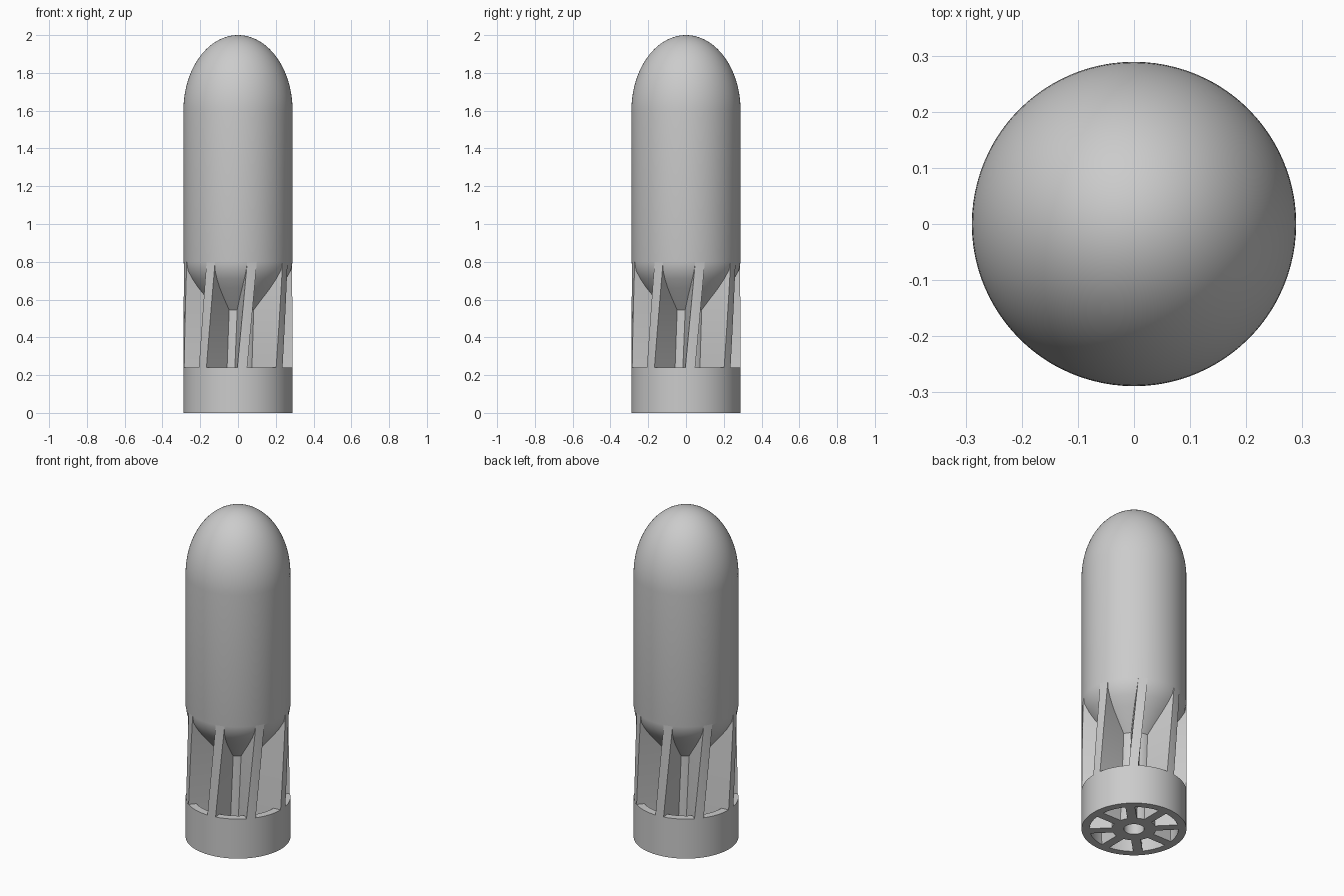
import bpy, bmesh
from math import sin, cos, pi, radians, sqrt

if "Cube" in bpy.data.objects:
    bpy.data.objects.remove(bpy.data.objects["Cube"], do_unlink=True)

R = 0.289            # body radius
RING_TOP = 0.24
FIN_TOP = 0.8
RING_IN = 0.245
HUB = 0.122
HALF = 0.026         # half fin thickness
TWIST = radians(15)  # fin twist from base to top

grey = bpy.data.materials.new("plain grey")
grey.use_nodes = True
grey.diffuse_color = (0.6, 0.6, 0.6, 1)
grey.node_tree.nodes["Principled BSDF"].inputs["Base Color"].default_value = (0.6, 0.6, 0.6, 1)


def finish(name, bm):
    bmesh.ops.remove_doubles(bm, verts=bm.verts, dist=1e-5)
    bmesh.ops.recalc_face_normals(bm, faces=bm.faces)
    mesh = bpy.data.meshes.new(name)
    bm.to_mesh(mesh)
    bm.free()
    mesh.materials.append(grey)
    obj = bpy.data.objects.new(name, mesh)
    bpy.context.collection.objects.link(obj)
    bpy.ops.object.select_all(action='DESELECT')
    obj.select_set(True)
    bpy.context.view_layer.objects.active = obj
    bpy.ops.object.shade_smooth_by_angle(angle=radians(30))
    return obj


def lathe(name, profile, closed=False, steps=96):
    """Revolve a radius/height profile around the z axis."""
    bm = bmesh.new()
    verts = [bm.verts.new((r, 0, z)) for r, z in profile]
    edges = [bm.edges.new(p) for p in zip(verts, verts[1:])]
    if closed:
        edges.append(bm.edges.new((verts[-1], verts[0])))
    bmesh.ops.spin(bm, geom=verts + edges, cent=(0, 0, 0), axis=(0, 0, 1),
                   angle=2 * pi, steps=steps, use_merge=True)
    return finish(name, bm)


def fins(name, z0, z1, r_out, steps, count=8):
    """Twisted radial fins between two heights."""
    bm = bmesh.new()
    for k in range(count):
        rows = []
        for i in range(steps + 1):
            z = z0 + (z1 - z0) * i / steps
            a = 2 * pi * k / count + TWIST * z / FIN_TOP
            section = [(0.095, -HALF)]
            section += [(sqrt(r_out ** 2 - t * t), t) for t in (-HALF, 0, HALF)]
            section += [(0.095, HALF)]
            rows.append([bm.verts.new((u * cos(a) - t * sin(a),
                                       u * sin(a) + t * cos(a), z))
                         for u, t in section])
        n = len(rows[0])
        for low, high in zip(rows, rows[1:]):
            for j in range(n):
                m = (j + 1) % n
                bm.faces.new((low[j], low[m], high[m], high[j]))
        bm.faces.new(rows[0][::-1])
        bm.faces.new(rows[-1])
    return finish(name, bm)


# Domed body tapering into the hollow hub
dome = [(R * sin(a), 1.6 + 0.4 * cos(a)) for a in (pi / 2 * i / 28 for i in range(29))]
dome[0] = (0, 2)
shoulder = [(R, FIN_TOP), (0.281, 0.755), (0.256, 0.71), (0.22, 0.66), (HUB, 0.545)]
hub = [(HUB, 0), (0.056, 0), (0.056, 0.5), (0, 0.5)]
lathe("body_and_hub", dome + shoulder + hub)

# Tail ring
lathe("tail_ring", [(R, 0), (R, RING_TOP), (RING_IN, RING_TOP), (RING_IN, 0)], closed=True)

# Fins above the ring, and the webs that carry them inside it
fins("tail_fins", RING_TOP, FIN_TOP, R, 24)
fins("ring_webs", 0, RING_TOP, RING_IN + 0.01, 10)
